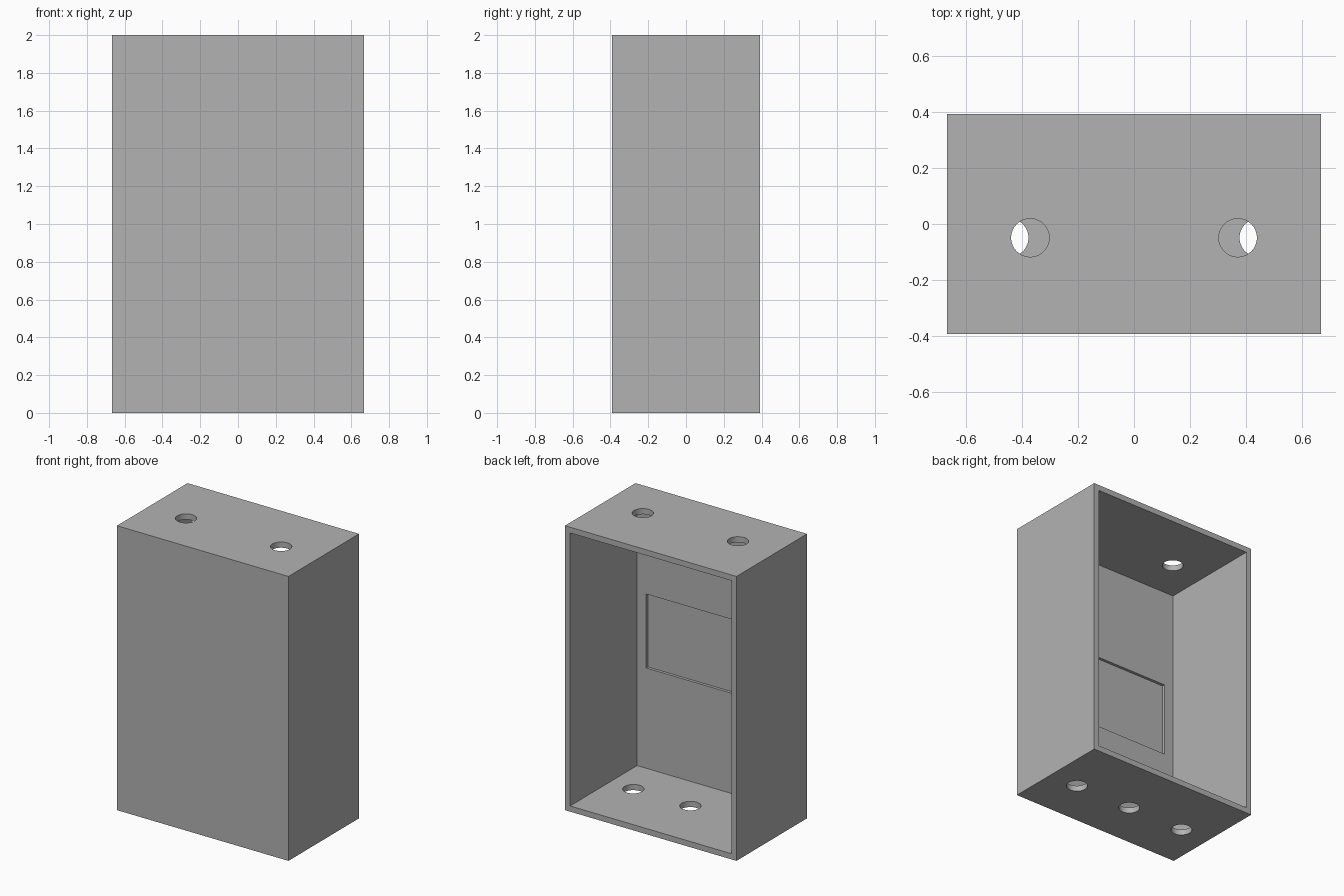
import bpy
import math

if "Cube" in bpy.data.objects:
    bpy.data.objects.remove(bpy.data.objects["Cube"], do_unlink=True)

W, D, H = 1.334, 0.784, 2.0   # outer size
WALL = 0.04
HOLE_R, HOLE_Y = 0.068, -0.049

grey = bpy.data.materials.new("plain grey")
grey.use_nodes = True
colour = (0.448, 0.448, 0.448, 1)
grey.diffuse_color = colour
grey.node_tree.nodes["Principled BSDF"].inputs["Base Color"].default_value = colour


def box(name, low, high):
    centre = [(a + b) / 2 for a, b in zip(low, high)]
    bpy.ops.mesh.primitive_cube_add(size=1, location=centre)
    ob = bpy.context.object
    ob.name = name
    ob.scale = [b - a for a, b in zip(low, high)]
    bpy.ops.object.transform_apply(location=True, rotation=False, scale=True)
    ob.data.materials.append(grey)
    return ob


def hole(name, x, z):
    bpy.ops.mesh.primitive_cylinder_add(vertices=64, radius=HOLE_R, depth=WALL * 3,
                                        location=(x, HOLE_Y, z))
    ob = bpy.context.object
    ob.name = name
    ob.data.materials.append(grey)
    return ob


housing = box("housing", (-W / 2, -D / 2, 0), (W / 2, D / 2, H))

# Cavity open at the back
cutters = [box("cavity_cutter", (-W / 2 + WALL, -D / 2 + WALL, WALL),
               (W / 2 - WALL, D, H - WALL))]

# Shallow pocket on the inner side of the front wall
cutters.append(box("pocket_cutter", (-0.556, -D / 2 + WALL / 2, 0.745), (0.556, 0, 1.265)))

# Two holes in the top, three in the bottom
cutters += [hole("top_hole_cutter", x, H - WALL / 2) for x in (-0.37, 0.37)]
cutters += [hole("bottom_hole_cutter", x, WALL / 2) for x in (-0.444, 0, 0.444)]

# Cut the housing and discard the cutters
bpy.ops.object.select_all(action="DESELECT")
bpy.context.view_layer.objects.active = housing
housing.select_set(True)
for cutter in cutters:
    cutter.hide_render = True
    mod = housing.modifiers.new(cutter.name, "BOOLEAN")
    mod.operation = "DIFFERENCE"
    mod.solver = "EXACT"
    mod.object = cutter
    bpy.ops.object.modifier_apply(modifier=mod.name)
for cutter in cutters:
    bpy.data.objects.remove(cutter, do_unlink=True)

bpy.ops.object.shade_smooth_by_angle(angle=math.radians(30))
